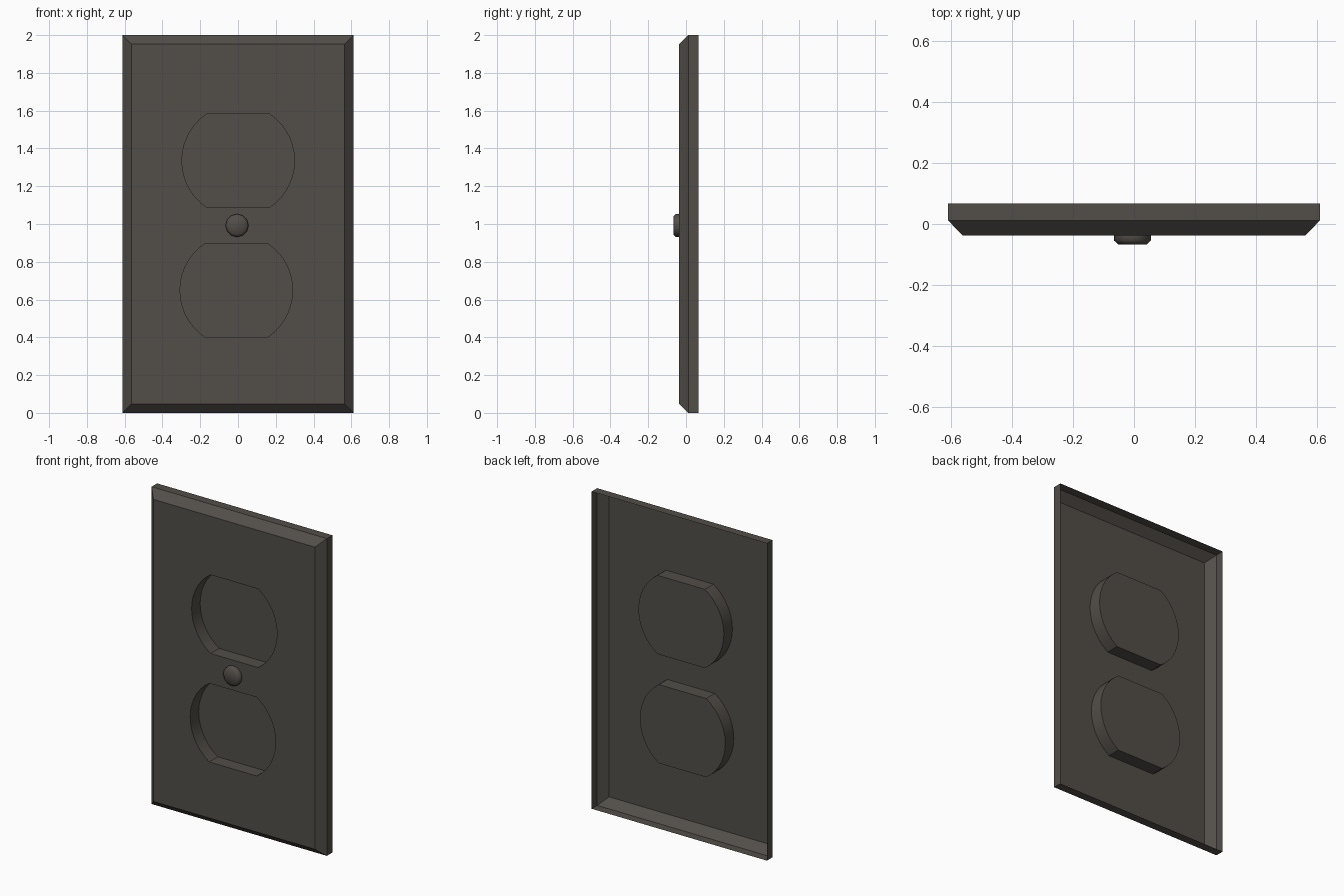
import bpy, bmesh, math
from mathutils import Vector

if "Cube" in bpy.data.objects:
    bpy.data.objects.remove(bpy.data.objects["Cube"])

FRONT, BEVEL, BACK = -0.038, 0.012, 0.067   # depths of the sheet along y
FLOOR = 0.047                               # depth of the recess floors
RECESSES = {"upper_recess": (0.001, 1.335), "lower_recess": (-0.009, 0.649)}

mat = bpy.data.materials.new("dark brown")
mat.diffuse_color = (0.085, 0.076, 0.065, 1)
mat.use_nodes = True
mat.node_tree.nodes["Principled BSDF"].inputs["Base Color"].default_value = mat.diffuse_color


def rectangle(inset):
    w = 0.611 - inset
    return [(-w, inset), (w, inset), (w, 2 - inset), (-w, 2 - inset)]


def outlet_outline(cx, cz, r=0.298, half=0.248, n=14):
    # circle with its top and bottom cut flat
    a = math.asin(half / r)
    pts = []
    for start in (-a, math.pi - a):
        for i in range(n + 1):
            t = start + 2 * a * i / n
            pts.append((cx + r * math.cos(t), cz + r * math.sin(t)))
    return pts


def circle(cx, cz, r, n=12):
    return [(cx + r * math.cos(math.tau * i / n), cz + r * math.sin(math.tau * i / n))
            for i in range(n)]


def add_ring(bm, pts, y):
    return [bm.verts.new((x, y, z)) for x, z in pts]


def add_walls(bm, a, b):
    # a is nearer the front than b, both run counter-clockwise seen from the front
    n = len(a)
    return [bm.faces.new((a[i], b[i], b[(i + 1) % n], a[(i + 1) % n])) for i in range(n)]


def finish(bm, name, angle):
    me = bpy.data.meshes.new(name)
    bm.to_mesh(me)
    bm.free()
    me.materials.append(mat)
    ob = bpy.data.objects.new(name, me)
    bpy.context.collection.objects.link(ob)
    bpy.ops.object.select_all(action='DESELECT')
    ob.select_set(True)
    bpy.context.view_layer.objects.active = ob
    bpy.ops.object.shade_smooth_by_angle(angle=math.radians(angle))


# Faceplate: thin open-backed sheet, bevelled rim, two outlet openings
bm = bmesh.new()
front = add_ring(bm, rectangle(0.048), FRONT)
loops = [front] + [add_ring(bm, outlet_outline(*c), FRONT) for c in RECESSES.values()]
edges = [bm.edges.new((l[i], l[(i + 1) % len(l)])) for l in loops for i in range(len(l))]
bmesh.ops.triangle_fill(bm, edges=edges, use_beauty=True, normal=Vector((0, -1, 0)))
for f in bm.faces:
    f.normal_update()
    if f.normal.y > 0:
        f.normal_flip()
mid = add_ring(bm, rectangle(0), BEVEL)
back = add_ring(bm, rectangle(0), BACK)
add_walls(bm, front, mid)
add_walls(bm, mid, back)
finish(bm, "faceplate", 20)

# Recesses: shallow cups behind the openings
for name, c in RECESSES.items():
    bm = bmesh.new()
    rim = add_ring(bm, outlet_outline(*c), FRONT)
    floor = add_ring(bm, outlet_outline(*c), FLOOR)
    for f in add_walls(bm, rim, floor):
        f.normal_flip()
    bm.faces.new(floor)
    finish(bm, name, 20)

# Screw head: low rounded button between the recesses
bm = bmesh.new()
rings = [add_ring(bm, circle(-0.005, 0.992, r), y)
         for r, y in ((0.047, -0.067), (0.061, -0.054), (0.061, FRONT))]
bm.faces.new(rings[0])
add_walls(bm, rings[0], rings[1])
add_walls(bm, rings[1], rings[2])
finish(bm, "screw_head", 60)
